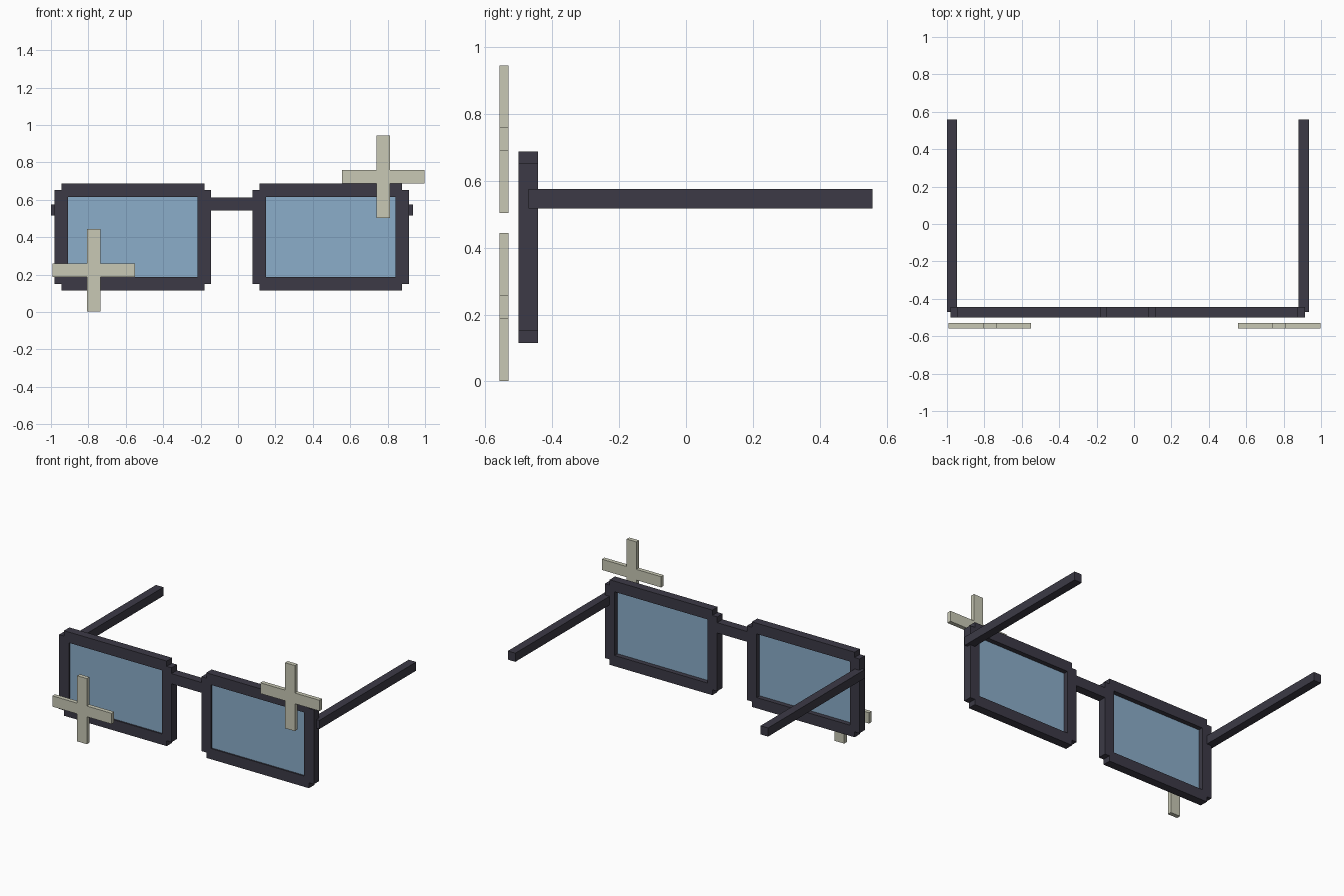
import bpy
import bmesh
from mathutils import Vector

if "Cube" in bpy.data.objects:
    bpy.data.objects.remove(bpy.data.objects["Cube"], do_unlink=True)


def material(name, srgb):
    linear = [((c / 255 + 0.055) / 1.055) ** 2.4 for c in srgb] + [1]
    mat = bpy.data.materials.new(name)
    mat.use_nodes = True
    mat.diffuse_color = linear
    mat.node_tree.nodes["Principled BSDF"].inputs["Base Color"].default_value = linear
    return mat


charcoal = material("charcoal", (60, 58, 70))
blue = material("lens blue", (139, 173, 202))
cream = material("pale cream", (200, 200, 181))


def boxes(name, mat, *spans):
    """One object made of boxes, each given as x, y and z ranges."""
    bm = bmesh.new()
    for span in spans:
        low, high = Vector([r[0] for r in span]), Vector([r[1] for r in span])
        for v in bmesh.ops.create_cube(bm, size=1)["verts"]:
            v.co = (low + high) / 2 + v.co * (high - low)
    mesh = bpy.data.meshes.new(name)
    bm.to_mesh(mesh)
    bm.free()
    mesh.materials.append(mat)
    obj = bpy.data.objects.new(name, mesh)
    bpy.context.collection.objects.link(obj)
    return obj


MID = -0.033           # centre line of the glasses
DEPTH = (-0.50, -0.443)
BAR = 0.072            # width of the rim bars
STEP = 0.036           # notch at the rim corners
BOTTOM, TOP = 0.115, 0.687

for side, sign in (("left", 1), ("right", -1)):
    def across(a, b):
        return sorted((MID + sign * a, MID + sign * b))

    inner, outer = 0.111, 0.947
    wide = across(inner + STEP, outer - STEP)
    tall = (BOTTOM + STEP, TOP - STEP)

    # Rim with stepped corners
    boxes(side + "_rim", charcoal,
          (wide, DEPTH, (TOP - BAR, TOP)),
          (wide, DEPTH, (BOTTOM, BOTTOM + BAR)),
          (across(inner, inner + BAR), DEPTH, tall),
          (across(outer - BAR, outer), DEPTH, tall))

    # Lens pane
    boxes(side + "_lens", blue,
          (across(inner + STEP, outer - STEP), (-0.49, -0.475),
           (BOTTOM + STEP, TOP - STEP)))

    # Temple arm
    boxes(side + "_temple", charcoal,
          (across(0.912, 0.968), (-0.471, 0.558), (0.517, 0.575)))

# Bridge
boxes("bridge", charcoal,
      ((MID - 0.13, MID + 0.13), DEPTH, (0.543, 0.612)))

# Sparkle crosses floating in front
ARM, HALF = 0.2205, 0.036
for name, x, z in (("left_sparkle", 0.777, 0.724), ("right_sparkle", -0.77, 0.2225)):
    y = (-0.558, -0.53)
    boxes(name, cream,
          ((x - ARM, x + ARM), y, (z - HALF, z + HALF)),
          ((x - HALF, x + HALF), y, (z - ARM, z + ARM)))
